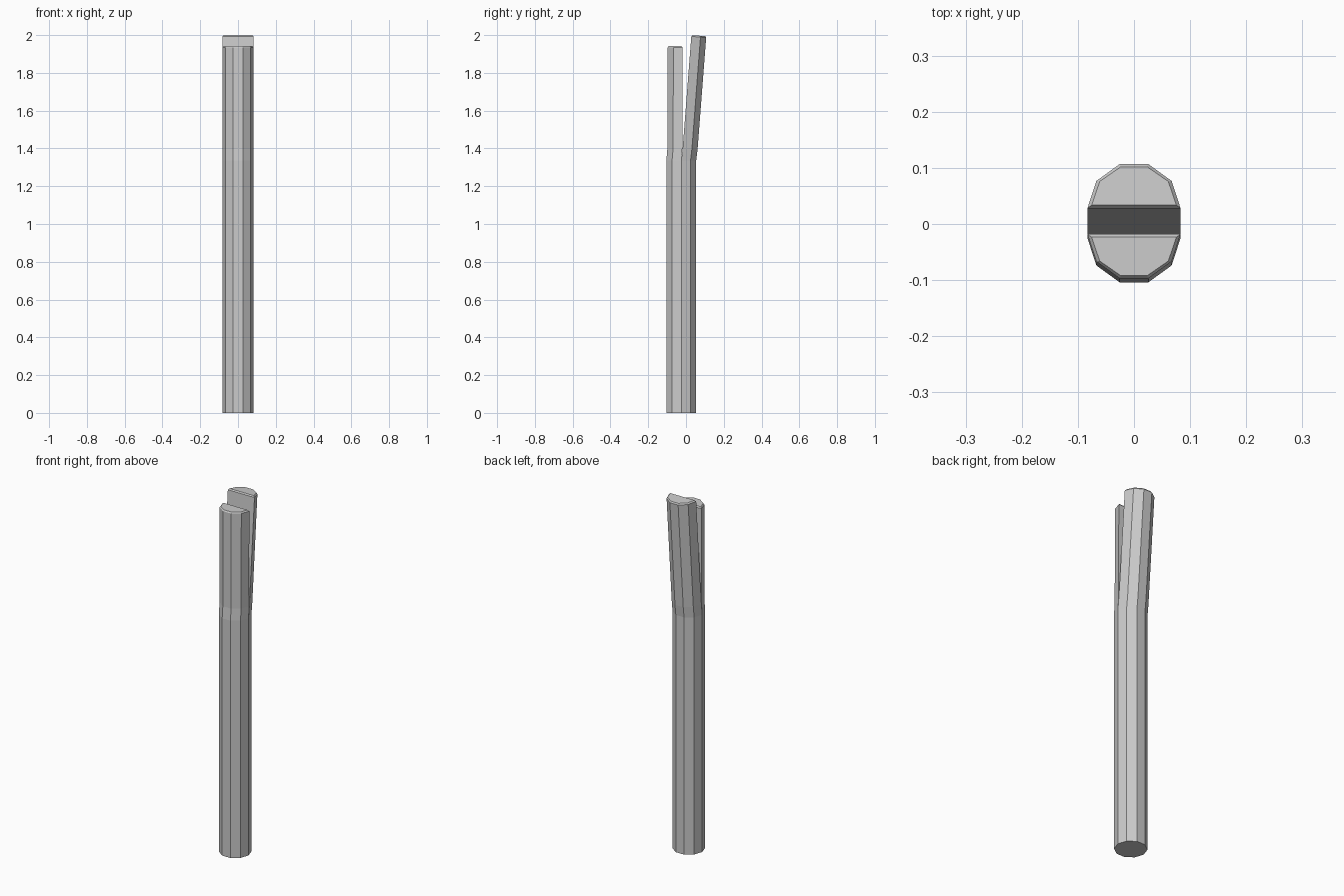
import bpy, bmesh, math

if "Cube" in bpy.data.objects:
    bpy.data.objects.remove(bpy.data.objects["Cube"])

R, YC = 0.083, -0.025          # ten-sided pole radius and its centre in y
SPLIT_Z = 1.335                # height where the pole splits in two

bm = bmesh.new()
unit = [(R * math.cos(math.radians(36 * i)), R * math.sin(math.radians(36 * i)))
        for i in range(10)]


def ring(points, y0, z0, lean, sx=1.0, sy=1.0, inset=0.0):
    """Section leaned about x; y0, z0 place the flat side of the half."""
    verts = []
    for x, y in points:
        side = 1 if points[2][1] > 0 else -1
        d = y * sy + side * inset
        verts.append(bm.verts.new((x * sx, y0 + d * math.cos(lean),
                                   z0 - d * math.sin(lean))))
    return verts


def bridge(a, b):
    n = len(a)
    for i in range(n):
        j = (i + 1) % n
        bm.faces.new((a[i], a[j], b[j], b[i]))


# Lower shaft
base = [bm.verts.new((x, y + YC, 0)) for x, y in unit]
joint = [bm.verts.new((x, y + YC, SPLIT_Z)) for x, y in unit]
bm.faces.new(base[::-1])
bridge(base, joint)

# Split halves: section indices, (y, z, lean) low, (y, z, lean) at the tip
halves = [
    ([0, 1, 2, 3, 4, 5], (-0.0175, 1.40, 0.07), (0.028, 1.993, 0.077)),
    ([5, 6, 7, 8, 9, 0], (-0.0195, 1.40, 0.01), (-0.018, 1.934, 0.01)),
]
for ids, low, tip in halves:
    pts = [unit[i] for i in ids]
    rings = [[joint[i] for i in ids],
             ring(pts, *low),
             ring(pts, *tip),
             ring(pts, tip[0], tip[1] + 0.007, tip[2], 0.91, 0.87, 0.0055)]
    for a, b in zip(rings, rings[1:]):
        bridge(a, b)
    bm.faces.new(rings[-1])    # chamfered tip

bmesh.ops.recalc_face_normals(bm, faces=bm.faces)
mesh = bpy.data.meshes.new("split_pole")
bm.to_mesh(mesh)
bm.free()
pole = bpy.data.objects.new("split_pole", mesh)
bpy.context.collection.objects.link(pole)
